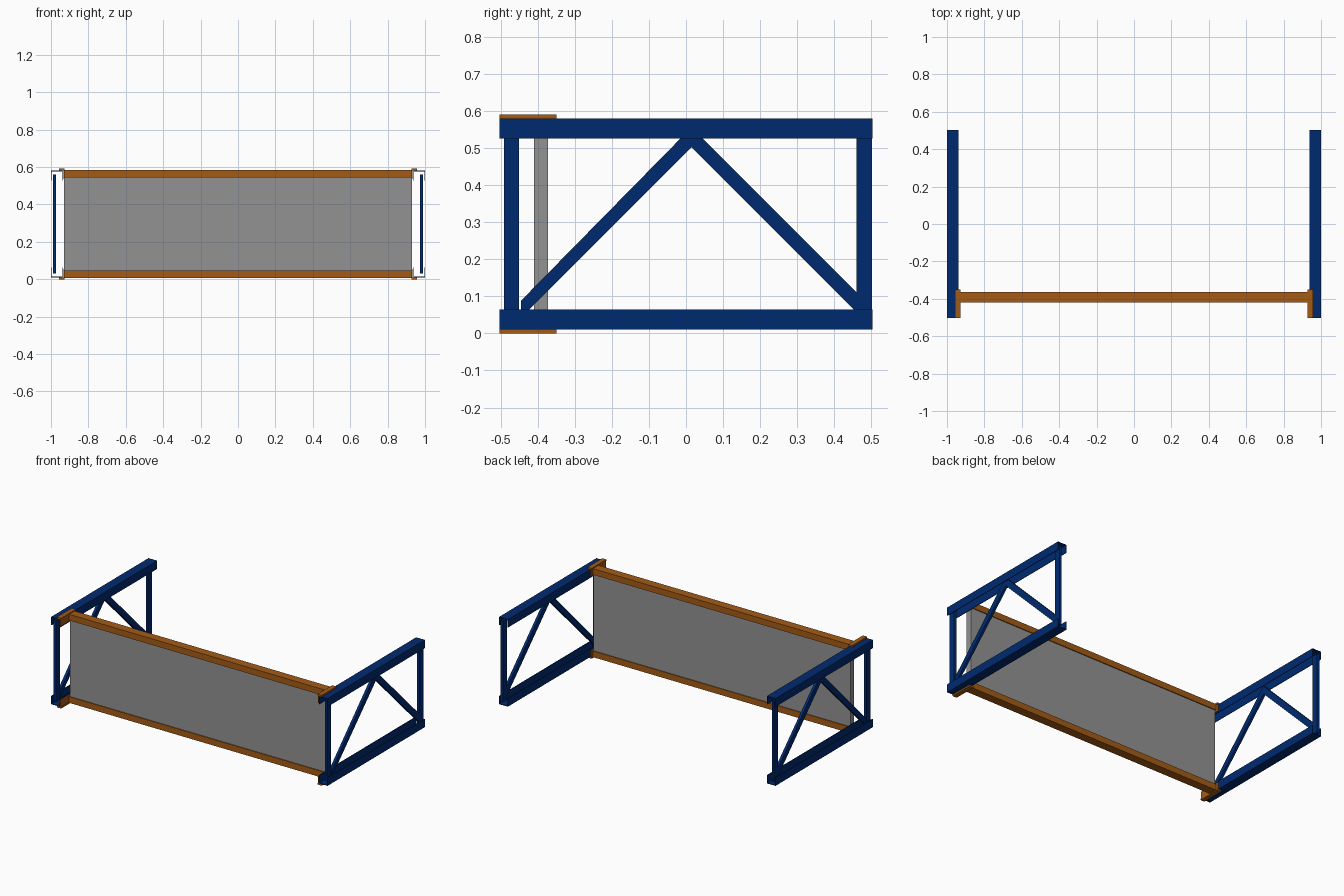
import bpy, bmesh

if "Cube" in bpy.data.objects:
    bpy.data.objects.remove(bpy.data.objects["Cube"])

H = 0.591          # overall height; top and bottom members mirror about H / 2


def material(name, rgb):
    m = bpy.data.materials.new(name)
    m.diffuse_color = (*rgb, 1)
    m.use_nodes = True
    m.node_tree.nodes["Principled BSDF"].inputs["Base Color"].default_value = m.diffuse_color
    return m


BLUE = material("blue_paint", (0.0, 0.023, 0.16))
BROWN = material("brown_paint", (0.37, 0.105, 0.008))
GREY = material("grey_panel", (0.29, 0.29, 0.29))


def prism(name, profile, axis, a, b, mat):
    """Extrude a 2D profile from a to b: axis X uses (y, z), axis Y uses (x, z)."""
    bm = bmesh.new()

    def place(p, t):
        return (t, p[0], p[1]) if axis == "X" else (p[0], t, p[1])

    r0 = [bm.verts.new(place(p, a)) for p in profile]
    r1 = [bm.verts.new(place(p, b)) for p in profile]
    bm.faces.new(r0)
    bm.faces.new(r1[::-1])
    for i in range(len(profile)):
        j = (i + 1) % len(profile)
        bm.faces.new((r0[i], r1[i], r1[j], r0[j]))
    bmesh.ops.recalc_face_normals(bm, faces=bm.faces)
    me = bpy.data.meshes.new(name)
    bm.to_mesh(me)
    bm.free()
    me.materials.append(mat)
    ob = bpy.data.objects.new(name, me)
    bpy.context.collection.objects.link(ob)


def angle(u, v, du, dv, t):
    """L section with its outer corner at (u, v) and signed leg lengths du, dv."""
    tu, tv = (t if du > 0 else -t), (t if dv > 0 else -t)
    return [(u, v), (u + du, v), (u + du, v + tv),
            (u + tu, v + tv), (u + tu, v + dv), (u, v + dv)]


def flip_x(profile, s):
    return [(s * u, v) for u, v in profile]


def flip_z(profile, top):
    return profile if top else [(u, H - v) for u, v in profile]


# Truss end frames
for side, s in (("left", -1), ("right", 1)):
    x0, x1 = s * 0.973, s * 0.99
    for level, top in (("bottom", False), ("top", True)):
        # chord made of two facing angles
        for part, u, du in (("outer", 1.0, -0.0315), ("inner", 0.937, 0.0315)):
            sec = flip_z(flip_x(angle(u, 0.581, du, -0.054, 0.004), s), top)
            prism(f"{side}_{level}_chord_{part}", sec, "Y", -0.503, 0.503, BLUE)
        # corner bracket joining the rail to the chord
        sec = [(0.958, 0.581), (0.958, 0.591), (0.928, 0.591),
               (0.928, 0.581), (0.932, 0.581), (0.932, 0.535),
               (0.936, 0.535), (0.936, 0.581)]
        prism(f"{side}_{level}_bracket", flip_z(flip_x(sec, s), top),
              "Y", -0.503, -0.35, BROWN)
    # uprights
    for name, y0, y1 in (("front", -0.492, -0.451), ("back", 0.461, 0.502)):
        sec = [(y0, 0.03), (y1, 0.03), (y1, 0.56), (y0, 0.56)]
        prism(f"{side}_{name}_upright", sec, "X", x0, x1, BLUE)
    # diagonal braces meeting under the top chord
    for name, y, z in (("front", -0.446, 0.088), ("back", 0.476, 0.096)):
        sec = [(y, 0.042), (y, z), (0.015, 0.557), (0.015, 0.503)]
        prism(f"{side}_{name}_brace", sec, "X", x0, x1, BLUE)

# Rails: each a pair of facing angles clasping the panel edge
for level, top in (("bottom", False), ("top", True)):
    for part, u, du in (("front", -0.42, 0.0285), ("back", -0.363, -0.0285)):
        sec = flip_z(angle(u, 0.585, du, -0.04, 0.006), top)
        prism(f"{level}_rail_{part}", sec, "X", -0.929, 0.929, BROWN)

# Infill panel
prism("panel", [(-0.411, 0.014), (-0.372, 0.014), (-0.372, 0.577), (-0.411, 0.577)],
      "X", -0.929, 0.929, GREY)
